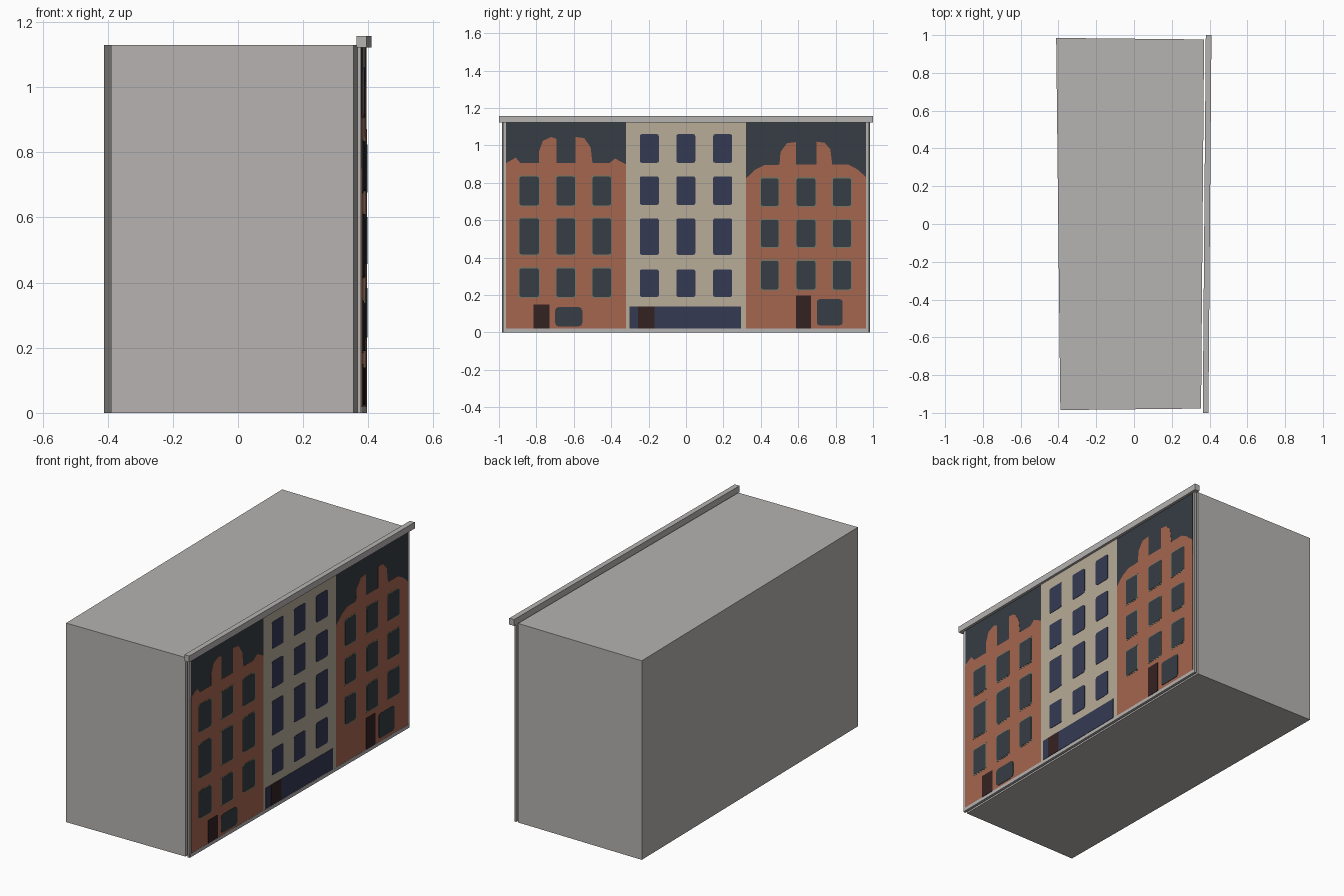
import bpy, bmesh, math

if "Cube" in bpy.data.objects:
    bpy.data.objects.remove(bpy.data.objects["Cube"])


def lin(c):
    c /= 255
    return c / 12.92 if c <= 0.04045 else ((c + 0.055) / 1.055) ** 2.4


def material(name, r, g, b):
    m = bpy.data.materials.new(name)
    m.diffuse_color = (lin(r), lin(g), lin(b), 1)
    m.use_nodes = True
    m.node_tree.nodes["Principled BSDF"].inputs["Base Color"].default_value = m.diffuse_color
    return m


GREY = material("plaster_grey", 182, 179, 177)
BRICK = material("brick_orange", 165, 102, 80)
CREAM = material("cream_stone", 183, 172, 152)
SLATE = material("slate_dark", 54, 61, 67)
NAVY = material("navy_blue", 53, 58, 84)
DOOR = material("door_brown", 53, 34, 34)
TRIM = material("sage_trim", 122, 118, 100)


def prism(bm, low, high):
    """Closed solid between two matching outlines."""
    a = [bm.verts.new(p) for p in low]
    b = [bm.verts.new(p) for p in high]
    n = len(a)
    bm.faces.new(a[::-1])
    bm.faces.new(b)
    for i in range(n):
        bm.faces.new((a[i], a[(i + 1) % n], b[(i + 1) % n], b[i]))


def finish(name, bm, mat):
    bmesh.ops.recalc_face_normals(bm, faces=bm.faces)
    me = bpy.data.meshes.new(name)
    bm.to_mesh(me)
    bm.free()
    me.materials.append(mat)
    ob = bpy.data.objects.new(name, me)
    bpy.context.collection.objects.link(ob)
    return ob


def wall_x(y):
    """The street front is slightly skewed in plan."""
    return 0.386 + 0.008 * y


def slabs(name, outlines, back, front, mat):
    """Plates given as (y, z) outlines, between two offsets from the wall."""
    bm = bmesh.new()
    for pts in outlines:
        prism(bm, [(wall_x(y) + back, y, z) for y, z in pts],
              [(wall_x(y) + front, y, z) for y, z in pts])
    return finish(name, bm, mat)


def rect(y0, y1, z0, z1):
    return [(y0, z0), (y1, z0), (y1, z1), (y0, z1)]


def rounded(y0, y1, z0, z1, r=0.01):
    pts = []
    for cy, cz, a0 in ((y1 - r, z0 + r, -90), (y1 - r, z1 - r, 0),
                       (y0 + r, z1 - r, 90), (y0 + r, z0 + r, 180)):
        for k in range(3):
            a = math.radians(a0 + 45 * k)
            pts.append((cy + r * math.cos(a), cz + r * math.sin(a)))
    return pts


def grid(cols, rows, grow=0.0):
    return [rounded(a - grow, b + grow, c - grow, d + grow)
            for a, b in cols for c, d in rows]


# Main block, a slightly skewed box
plan = [(-0.39, -0.985), (0.355, -0.977), (0.371, 0.977), (-0.412, 0.985)]
bm = bmesh.new()
prism(bm, [(x, y, 0) for x, y in plan], [(x, y, 1.13) for x, y in plan])
finish("main_block", bm, GREY)

# Thin front wall and cornice
slabs("front_wall", [rect(-0.978, 0.978, 0, 1.13)], -0.012, 0.0, GREY)
slabs("base_strip", [rect(-0.97, 0.97, 0, 0.02)], 0.0, 0.003, GREY)
slabs("cornice", [rect(-1, 1, 1.122, 1.158)], -0.014, 0.016, GREY)

# Sky-dark roof backing and cream centre house
slabs("roof_panels", [rect(-0.962, -0.322, 0.75, 1.122),
                      rect(0.322, 0.962, 0.75, 1.122)], 0, 0.001, SLATE)
slabs("cream_house", [rect(-0.322, 0.322, 0.02, 1.122)], 0, 0.002, CREAM)

# Brick houses with chimney skylines
left_top = [(-0.322, 0.90), (-0.38, 0.93), (-0.41, 0.905), (-0.50, 0.905),
            (-0.51, 0.99), (-0.545, 1.04), (-0.59, 1.045), (-0.59, 0.905),
            (-0.692, 0.905), (-0.692, 1.035), (-0.72, 1.045), (-0.765, 1.025),
            (-0.785, 0.97), (-0.785, 0.905), (-0.885, 0.905), (-0.91, 0.935),
            (-0.962, 0.905)]
right_top = [(0.962, 0.83), (0.92, 0.87), (0.87, 0.897), (0.782, 0.897),
             (0.772, 0.98), (0.74, 1.015), (0.697, 1.02), (0.697, 0.897),
             (0.588, 0.897), (0.588, 1.018), (0.54, 1.012), (0.505, 0.965),
             (0.50, 0.897), (0.42, 0.895), (0.37, 0.87), (0.322, 0.825)]
slabs("left_brick_house", [[(-0.962, 0.02), (-0.322, 0.02)] + left_top],
      0, 0.002, BRICK)
slabs("right_brick_house", [[(0.322, 0.02), (0.962, 0.02)] + right_top],
      0, 0.002, BRICK)

# Window grids
left_cols = [(-0.89, -0.787), (-0.693, -0.594), (-0.5, -0.401)]
left_rows = [(0.68, 0.833), (0.418, 0.61), (0.19, 0.343)]
right_cols = [(0.401, 0.495), (0.592, 0.692), (0.785, 0.882)]
right_rows = [(0.677, 0.824), (0.457, 0.602), (0.231, 0.383)]
mid_cols = [(-0.247, -0.145), (-0.052, 0.05), (0.145, 0.247)]
mid_rows = [(0.907, 1.06), (0.682, 0.835), (0.415, 0.61), (0.19, 0.337)]

for side, cols, rows in (("left", left_cols, left_rows),
                         ("right", right_cols, right_rows)):
    slabs(side + "_window_trim", grid(cols, rows, 0.006), 0.001, 0.003, TRIM)
    slabs(side + "_windows", grid(cols, rows), 0.001, 0.004, SLATE)
slabs("centre_windows", grid(mid_cols, mid_rows), 0.001, 0.004, NAVY)

# Ground floor: shop fronts and doors
slabs("brick_shop_windows", [rounded(-0.70, -0.554, 0.032, 0.136, 0.02),
                             rounded(0.70, 0.838, 0.038, 0.178, 0.015)],
      0.001, 0.004, SLATE)
slabs("centre_shop_front", [rect(-0.302, 0.293, 0.022, 0.14)],
      0.001, 0.004, NAVY)
slabs("doors", [rect(-0.815, -0.729, 0.02, 0.15),
                rect(-0.257, -0.168, 0.022, 0.14),
                rect(0.587, 0.668, 0.02, 0.198)], 0.001, 0.005, DOOR)
